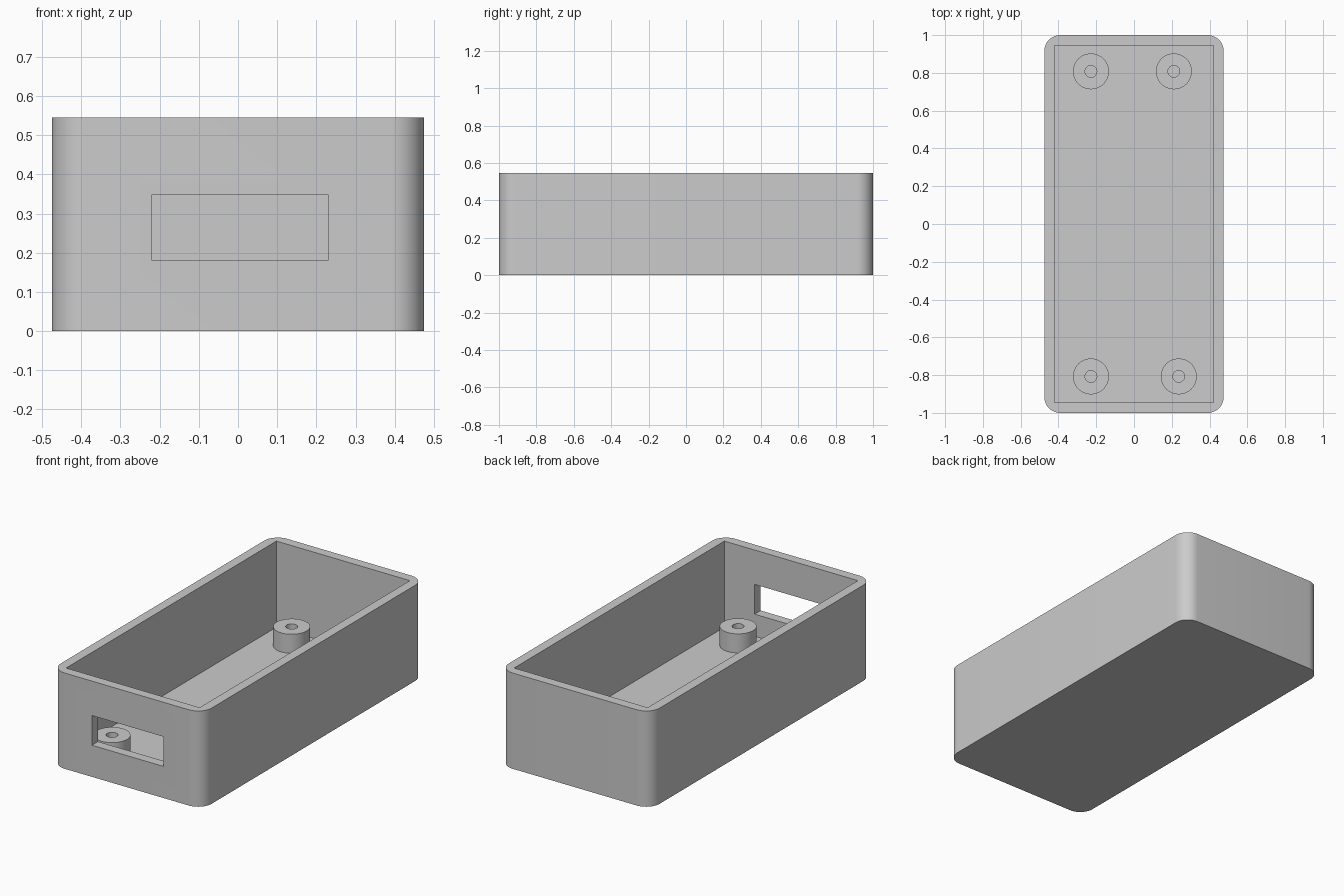
import bpy, bmesh, math
from mathutils import Matrix

if "Cube" in bpy.data.objects:
    bpy.data.objects.remove(bpy.data.objects["Cube"], do_unlink=True)

HALF_X, HALF_Y, HEIGHT = 0.475, 1.0, 0.545
WALL, CORNER = 0.0545, 0.085
FLOOR = WALL
POST_TOP, POST_R, BORE_R = 0.163, 0.095, 0.031

grey = bpy.data.materials.new("plain grey")
grey.use_nodes = True
grey.diffuse_color = (0.6, 0.6, 0.6, 1)
grey.node_tree.nodes["Principled BSDF"].inputs["Base Color"].default_value = grey.diffuse_color


def finish(name, bm):
    bmesh.ops.recalc_face_normals(bm, faces=bm.faces)
    mesh = bpy.data.meshes.new(name)
    bm.to_mesh(mesh)
    bm.free()
    mesh.materials.append(grey)
    obj = bpy.data.objects.new(name, mesh)
    bpy.context.collection.objects.link(obj)
    return obj


def box(name, lo, hi, corner=0):
    """Box between two corners, optionally with rounded vertical edges."""
    bm = bmesh.new()
    size = [b - a for a, b in zip(lo, hi)]
    mid = [(a + b) / 2 for a, b in zip(lo, hi)]
    bmesh.ops.create_cube(bm, size=1, matrix=Matrix.Translation(mid) @ Matrix.Diagonal((*size, 1)))
    if corner:
        upright = [e for e in bm.edges if abs(e.verts[0].co.z - e.verts[1].co.z) > 0.01]
        bmesh.ops.bevel(bm, geom=upright, offset=corner, segments=12, profile=0.5, affect='EDGES')
    return finish(name, bm)


def smooth(obj):
    bpy.ops.object.select_all(action='DESELECT')
    obj.select_set(True)
    bpy.context.view_layer.objects.active = obj
    bpy.ops.object.shade_smooth_by_angle(angle=math.radians(30))


def cut(obj, cutter):
    """Subtract the cutter, then discard it."""
    cutter.hide_render = True
    mod = obj.modifiers.new("cut", 'BOOLEAN')
    mod.operation, mod.solver, mod.object = 'DIFFERENCE', 'EXACT', cutter
    bpy.context.view_layer.objects.active = obj
    bpy.ops.object.modifier_apply(modifier=mod.name)
    bpy.data.objects.remove(cutter, do_unlink=True)


def post(name, x, y):
    """Hollow screw post, turned around its own axis."""
    bm = bmesh.new()
    profile = [(POST_R, FLOOR), (POST_R, POST_TOP), (BORE_R, POST_TOP), (BORE_R, FLOOR)]
    verts = [bm.verts.new((r, 0, z)) for r, z in profile]
    edges = [bm.edges.new(pair) for pair in zip(verts, verts[1:])]
    bmesh.ops.spin(bm, geom=verts + edges, axis=(0, 0, 1), cent=(0, 0, 0),
                   angle=math.tau, steps=48, use_merge=True)
    bmesh.ops.remove_doubles(bm, verts=bm.verts, dist=0.0001)
    obj = finish(name, bm)
    obj.location = (x, y, 0)
    smooth(obj)


# Open tray with rounded outer corners and a square inner cavity
tray = box("enclosure_tray", (-HALF_X, -HALF_Y, 0), (HALF_X, HALF_Y, HEIGHT), CORNER)
inner_x, inner_y = HALF_X - WALL, HALF_Y - WALL
cut(tray, box("cavity_cutter", (-inner_x, -inner_y, FLOOR), (inner_x, inner_y, HEIGHT + 0.1)))

# Connector opening through the front wall
cut(tray, box("opening_cutter", (-0.22, -HALF_Y - 0.1, 0.18), (0.23, -inner_y + 0.05, 0.349)))
smooth(tray)

# Screw posts on the floor
post("back_right_post", -0.228, 0.808)
post("back_left_post", 0.211, 0.808)
post("front_right_post", -0.228, -0.807)
post("front_left_post", 0.237, -0.807)
